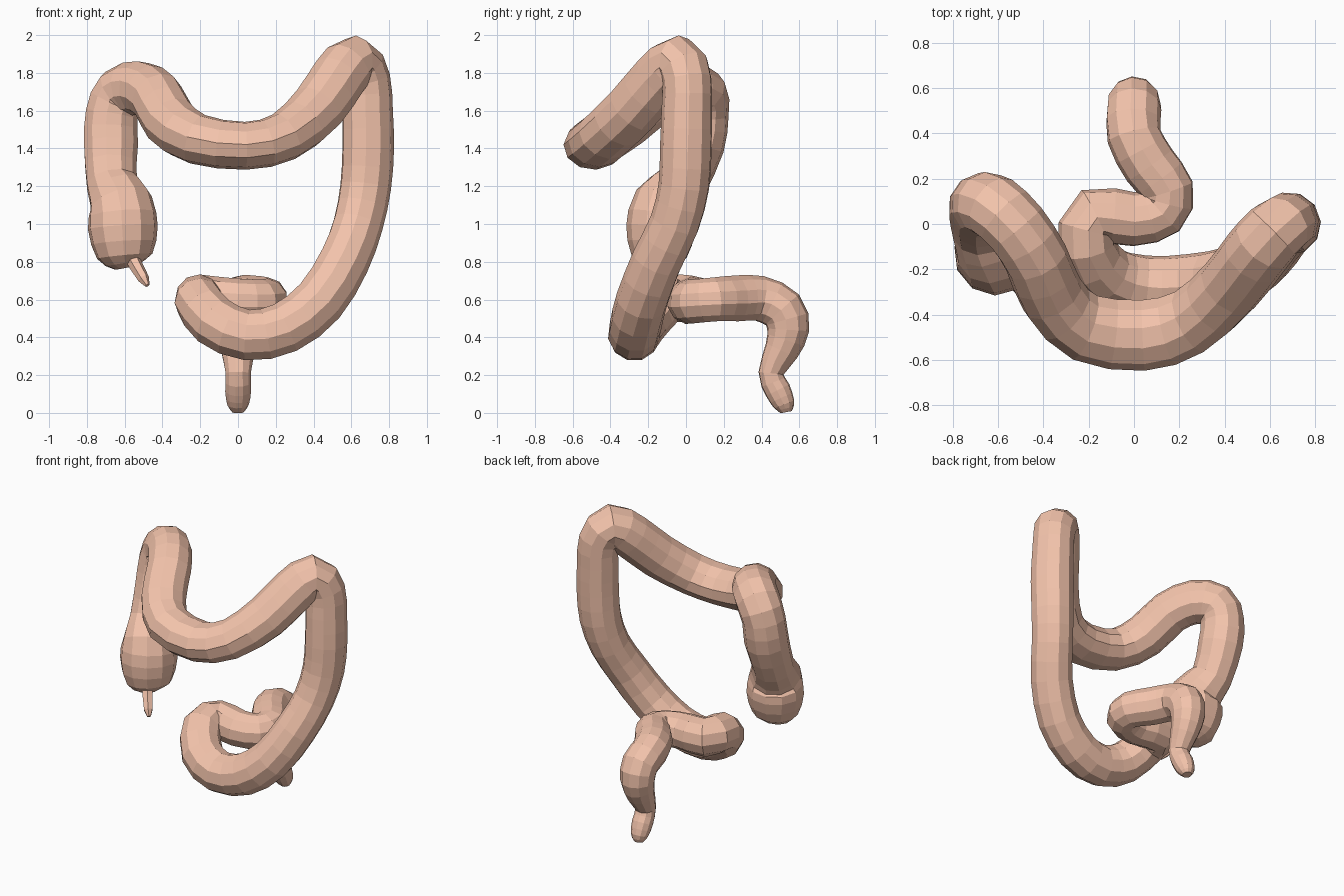
import bpy, bmesh, math
from mathutils import Vector

mat = bpy.data.materials.new("flesh")
mat.diffuse_color = (0.90, 0.55, 0.41, 1)


def spline(pts, n):
    """Catmull-Rom through (x, y, z, radius, depth stretch) points, n steps per span."""
    P = [Vector(tuple(p) + (1.0,) * (5 - len(p))) for p in pts]
    P = [2 * P[0] - P[1]] + P + [2 * P[-1] - P[-2]]
    out = []
    for i in range(1, len(P) - 2):
        a, b, c, d = P[i - 1:i + 3]
        for k in range(n):
            t = k / n
            out.append(0.5 * (2 * b + (c - a) * t + (2 * a - 5 * b + 4 * c - d) * t * t
                              + (3 * b - a - 3 * c + d) * t ** 3))
    return out + [P[-2]]


def tube(name, pts, sides, steps=2):
    """Flat-faced closed tube with a twist-free frame along the path."""
    path = spline(pts, steps)
    cen = [Vector(p[:3]) for p in path]
    bm = bmesh.new()
    rings, normal = [], Vector((0.3, 1, 0.1))
    for i, c in enumerate(cen):
        t = (cen[min(i + 1, len(cen) - 1)] - cen[max(i - 1, 0)]).normalized()
        normal = (normal - t * normal.dot(t)).normalized()
        side = t.cross(normal)
        r = path[i][3] * 1.025
        ring = []
        for k in range(sides):
            a = 2 * math.pi * k / sides
            off = r * (math.cos(a) * normal + math.sin(a) * side)
            off.y *= path[i][4]
            ring.append(bm.verts.new(c + off))
        rings.append(ring)
    for r0, r1 in zip(rings, rings[1:]):
        for k in range(sides):
            j = (k + 1) % sides
            bm.faces.new((r0[k], r0[j], r1[j], r1[k]))
    bm.faces.new(rings[0][::-1])
    bm.faces.new(rings[-1])
    bmesh.ops.recalc_face_normals(bm, faces=bm.faces)
    me = bpy.data.meshes.new(name)
    bm.to_mesh(me)
    bm.free()
    me.materials.append(mat)
    ob = bpy.data.objects.new(name, me)
    bpy.context.collection.objects.link(ob)
    return ob


# blind pouch and ascending limb, over the first bend
ascending = [
    (-0.59, -0.14, 0.77, 0.06), (-0.60, -0.14, 0.83, 0.145), (-0.61, -0.13, 0.98, 0.182),
    (-0.62, -0.11, 1.11, 0.165), (-0.67, -0.02, 1.22, 0.133), (-0.675, 0.06, 1.42, 0.142),
    (-0.67, 0.085, 1.58, 0.138), (-0.62, 0.075, 1.69, 0.142), (-0.52, -0.02, 1.72, 0.14),
    (-0.43, -0.16, 1.67, 0.14)]

# sagging transverse limb up to the high bend
transverse = [
    (-0.36, -0.32, 1.545, 0.142), (-0.22, -0.455, 1.45, 0.132, 1.15),
    (0.04, -0.49, 1.415, 0.125, 1.24), (0.25, -0.43, 1.465, 0.13, 1.15),
    (0.42, -0.28, 1.61, 0.143), (0.53, -0.14, 1.77, 0.145), (0.615, -0.04, 1.855, 0.14)]

# descending limb sweeping into the lower loop
descending = [
    (0.675, 0.005, 1.76, 0.13), (0.685, 0.005, 1.60, 0.132),
    (0.688, 0.0, 1.40, 0.135), (0.675, -0.01, 1.20, 0.133), (0.635, -0.06, 1.00, 0.13),
    (0.56, -0.155, 0.80, 0.132), (0.43, -0.235, 0.59, 0.135), (0.25, -0.27, 0.45, 0.135),
    (0.05, -0.275, 0.41, 0.133)]

# S-shaped loop
sigmoid = [
    (-0.12, -0.23, 0.48, 0.134), (-0.21, -0.10, 0.595, 0.125),
    (-0.175, 0.035, 0.60, 0.125), (0.0, 0.02, 0.59, 0.118), (0.125, 0.055, 0.59, 0.115),
    (0.15, 0.15, 0.60, 0.115)]

# rectum and outlet canal
rectum = [
    (0.07, 0.26, 0.605, 0.12), (0.0, 0.39, 0.605, 0.118),
    (0.0, 0.51, 0.545, 0.118), (0.0, 0.54, 0.44, 0.11), (0.0, 0.505, 0.33, 0.09),
    (0.0, 0.45, 0.21, 0.066), (0.0, 0.485, 0.12, 0.068), (0.0, 0.52, 0.045, 0.056),
    (0.0, 0.53, 0.004, 0.03)]

tube("large_intestine", ascending + transverse + descending + sigmoid + rectum, 11)

# small worm-like appendix
tube("appendix", [
    (-0.58, -0.19, 0.86, 0.04), (-0.54, -0.24, 0.78, 0.036), (-0.50, -0.29, 0.71, 0.03),
    (-0.48, -0.31, 0.675, 0.013)], 6, 1)
